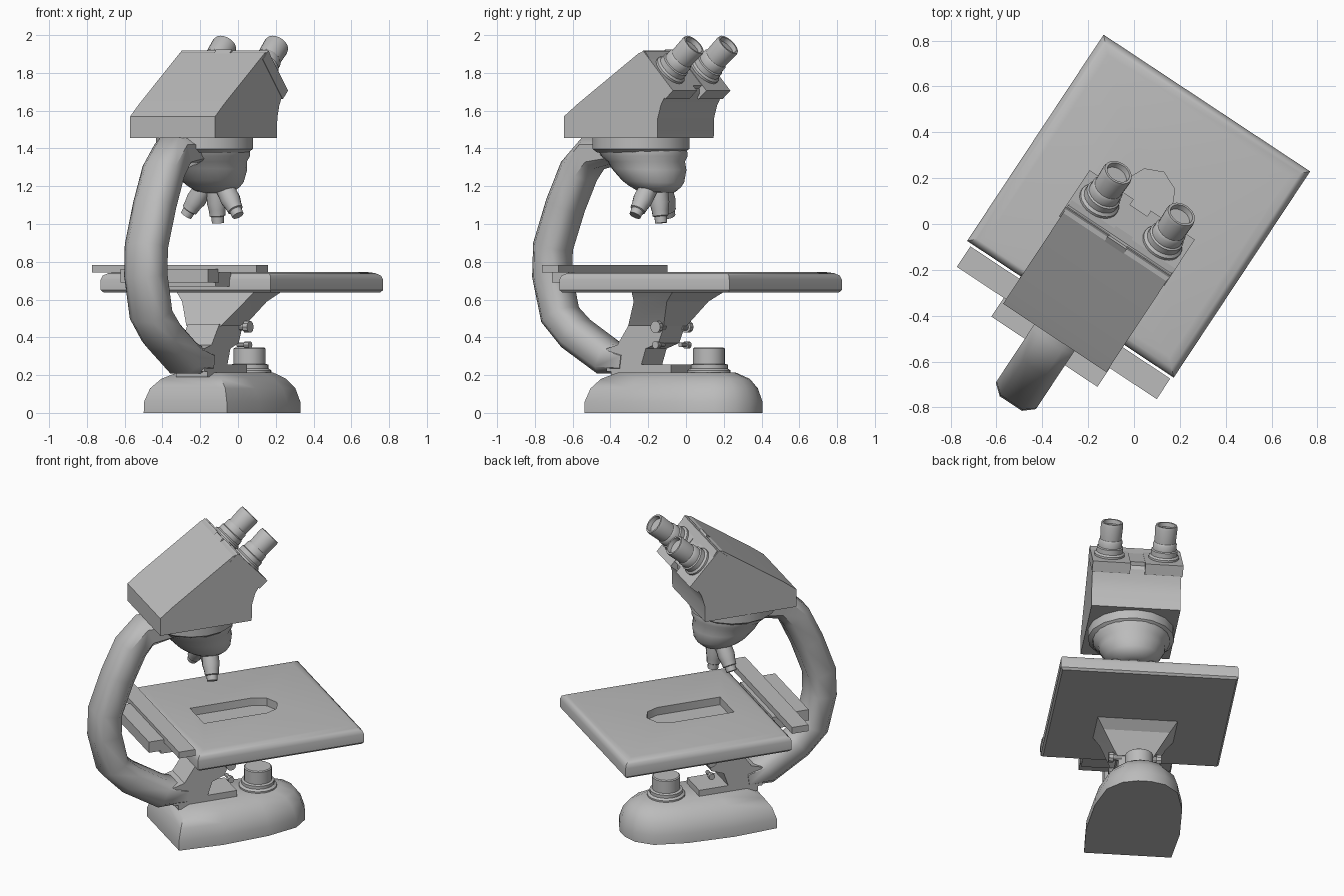
import bpy, bmesh
from math import radians, sin, cos, pi, atan2
from mathutils import Vector, Matrix

cube = bpy.data.objects.get("Cube")
if cube:
    bpy.data.objects.remove(cube, do_unlink=True)

grey = bpy.data.materials.new("plain_grey")
grey.use_nodes = True
grey.diffuse_color = (0.5, 0.5, 0.5, 1)
grey.node_tree.nodes["Principled BSDF"].inputs["Base Color"].default_value = (0.5, 0.5, 0.5, 1)

# Parts are laid out with +x from the arm towards the eyepieces, then turned
PLACE = Matrix.Rotation(radians(56.5), 4, 'Z') @ Matrix.Translation((0, 0.016, 0))


def loft(name, rings, smooth=30):
    """Skin closed rings of points and cap both ends."""
    bm = bmesh.new()
    loops = [[bm.verts.new(p) for p in ring] for ring in rings]
    n = len(loops[0])
    for a, b in zip(loops, loops[1:]):
        for i in range(n):
            j = (i + 1) % n
            bm.faces.new((a[i], a[j], b[j], b[i]))
    bm.faces.new(loops[0])
    bm.faces.new(loops[-1])
    bmesh.ops.recalc_face_normals(bm, faces=bm.faces)
    me = bpy.data.meshes.new(name)
    bm.to_mesh(me)
    bm.free()
    me.materials.append(grey)
    ob = bpy.data.objects.new(name, me)
    bpy.context.collection.objects.link(ob)
    ob.matrix_world = PLACE
    if smooth:
        shade(ob, smooth)
    return ob


def shade(ob, angle):
    bpy.ops.object.select_all(action='DESELECT')
    ob.select_set(True)
    bpy.context.view_layer.objects.active = ob
    bpy.ops.object.shade_smooth_by_angle(angle=radians(angle))


def rect(x0, x1, y0, y1, z):
    return [(x0, y0, z), (x1, y0, z), (x1, y1, z), (x0, y1, z)]


def box(name, x0, x1, y0, y1, z0, z1):
    return loft(name, [rect(x0, x1, y0, y1, z) for z in (z0, z1)], 0)


def prism(name, profile, y0, y1, smooth=0):
    return loft(name, [[(x, y, z) for x, z in profile] for y in (y0, y1)], smooth)


def lathe(name, profile, base, axis=(0, 0, 1), n=20):
    """Turn (radius, distance) pairs about an axis."""
    q = Vector((0, 0, 1)).rotation_difference(Vector(axis))
    return loft(name, [[Vector(base) + q @ Vector((r * cos(2 * pi * i / n), r * sin(2 * pi * i / n), h))
                        for i in range(n)] for r, h in profile], 35)


# Foot: square at the back, rounded at the front
half = [(-.48, .265), (-.2, .285), (.1, .265), (.3, .215), (.39, .13), (.42, .04)]
outline = half + [(x, -y) for x, y in reversed(half)]
loft("foot", [[(-.05 + (x + .05) * sx, y * sy, z) for x, y in outline]
              for z, sx, sy in ((0, 1, 1), (.06, 1, .99), (.13, .95, .9), (.18, .87, .72), (.215, .7, .5))], 40)
box("foot_plate", -.42, -.04, -.1, .1, .19, .255)

# Lamp on the foot
lathe("lamp", [(.1, 0), (.115, .02), (.115, .04), (.1, .05), (.1, .07), (.085, .075), (.085, .155), (.078, .16)],
      (.135, 0, .185))

# Curved arm with an eight-sided section
path = [(-.42, 1.385), (-.6, 1.375), (-.69, 1.28), (-.775, 1.1), (-.855, .88),
        (-.86, .73), (-.81, .52), (-.71, .42), (-.5, .29), (-.36, .27)]
rings = []
for i, (x, z) in enumerate(path):
    x0, z0 = path[max(i - 1, 0)]
    x1, z1 = path[min(i + 1, len(path) - 1)]
    a = atan2(z1 - z0, x1 - x0)
    depth = .06 if i in (0, len(path) - 1) else .09
    section = [(depth * s, .105 * t) for s, t in ((1, .55), (.55, 1), (-.55, 1), (-1, .55),
                                                 (-1, -.55), (-.55, -1), (.55, -1), (1, -.55))]
    rings.append([(x - sin(a) * s, t, z + cos(a) * s) for s, t in section])
loft("arm", rings, 50)

# Neck and flared stage support
prism("neck", [(-.45, .22), (-.45, .34), (-.38, .36), (-.305, .47), (-.08, .47), (-.12, .37), (-.2, .34), (-.24, .22)],
      -.1, .1)
loft("stage_support", [rect(-.305, -.08, -.11, .11, .46), rect(-.21, 0, -.2, .2, .59),
                       rect(-.19, .08, -.255, .255, .65)], 20)
for side, label in ((1, "left"), (-1, "right")):
    for size, z, level in ((.04, .455, "upper"), (.025, .36, "lower")):
        lathe(f"{level}_{label}_knob", [(size * .5, 0), (size * .5, .05), (size * .8, .05), (size * .8, .08)],
              (-.1, side * .08, z), (0, side, 0), 10)

# Stage with rounded rim and a recessed slot
stage = loft("stage", [rect(-.463 + d, .615 - d, -.53 + d, .55 - d, z)
                       for z, d in ((.637, .012), (.65, 0), (.705, 0), (.727, .008), (.74, .03), (.746, .065))], 0)
slot = [(-.26, -.115), (.15, -.115), (.225, -.08), (.26, 0), (.225, .08), (.15, .115), (-.26, .115)]
cutter = loft("slot_cutter", [[(x, y, z) for x, y in slot] for z in (.695, .8)], 0)
cutter.hide_render = True
cut = stage.modifiers.new("slot", 'BOOLEAN')
cut.object, cut.operation, cut.solver = cutter, 'DIFFERENCE', 'EXACT'
bpy.context.view_layer.objects.active = stage
bpy.ops.object.modifier_apply(modifier="slot")
bpy.data.objects.remove(cutter, do_unlink=True)
shade(stage, 40)

# Slide carrier behind the stage
box("carrier_rail", -.582, -.475, -.52, .525, .742, .784)
box("carrier_bracket", -.6, -.45, -.27, .27, .668, .745)
box("carrier_bar", -.68, -.575, -.275, .28, .69, .762)

# Turret: collar, bowl leaning forward, three objectives
lathe("collar", [(.235, 0), (.262, .02), (.262, .08)], (-.297, 0, 1.378), n=16)
loft("turret", [[(x + r * cos(2 * pi * i / 24), r * sin(2 * pi * i / 24), z + .05 * (r / .23) * -cos(2 * pi * i / 24) * k)
                 for i in range(24)]
                for x, r, z, k in ((-.285, .235, 1.39, 0), (-.275, .23, 1.36, 0), (-.262, .205, 1.33, 0),
                                   (-.245, .198, 1.29, .1), (-.22, .165, 1.225, .2), (-.21, .14, 1.2, .2),
                                   (-.2, .1, 1.172, .2), (-.2, .05, 1.165, 0))], 40)
tips = {"middle": ((-.19, 0, 1.22), (-.168, 0, 1.005)),
        "left": ((-.2, .055, 1.21), (-.225, .165, 1.045)),
        "right": ((-.2, -.055, 1.21), (-.225, -.165, 1.045))}
for label, (root, tip) in tips.items():
    axis = Vector(tip) - Vector(root)
    d = axis.length
    lathe(f"{label}_objective", [(.05, 0), (.053, d * .5), (.045, d * .68), (.042, d * .82), (.034, d * .84), (.032, d)],
          root, axis.normalized(), 14)

# Head
prism("head", [(-.605, 1.455), (-.605, 1.57), (-.52, 1.635), (-.13, 1.905), (-.09, 1.915), (.045, 1.715),
               (.045, 1.69), (.01, 1.63), (-.01, 1.56), (-.012, 1.455)], -.272, .268, 20)

# Eyepieces on angled mounting plates
tilt = radians(42)
out = Vector((cos(tilt), 0, sin(tilt)))
up = Vector((-sin(tilt), 0, cos(tilt)))
seat = Vector((-.018, 0, 1.798))


def plate(name, y0, y1, low, high, back, front):
    corners = [seat + out * o + up * u for o, u in ((back, low), (back, high), (front, high), (front, low))]
    prism(name, [(c.x, c.z) for c in corners], y0, y1)


plate("centre_plate", -.05, .05, -.1, .155, -.06, .015)
for side, label in ((1, "left"), (-1, "right")):
    y0, y1 = sorted((side * .045, side * .275))
    plate(f"{label}_eyepiece_plate", y0, y1, -.14, .145, -.05, .018)
    lathe(f"{label}_eyepiece", [(.092, 0), (.092, .03), (.08, .04), (.08, .07), (.072, .075), (.072, .11), (.065, .12),
                                (.068, .21), (.064, .226), (.053, .226), (.05, .2)],
          seat + Vector((0, side * .165, 0)), out, 24)
